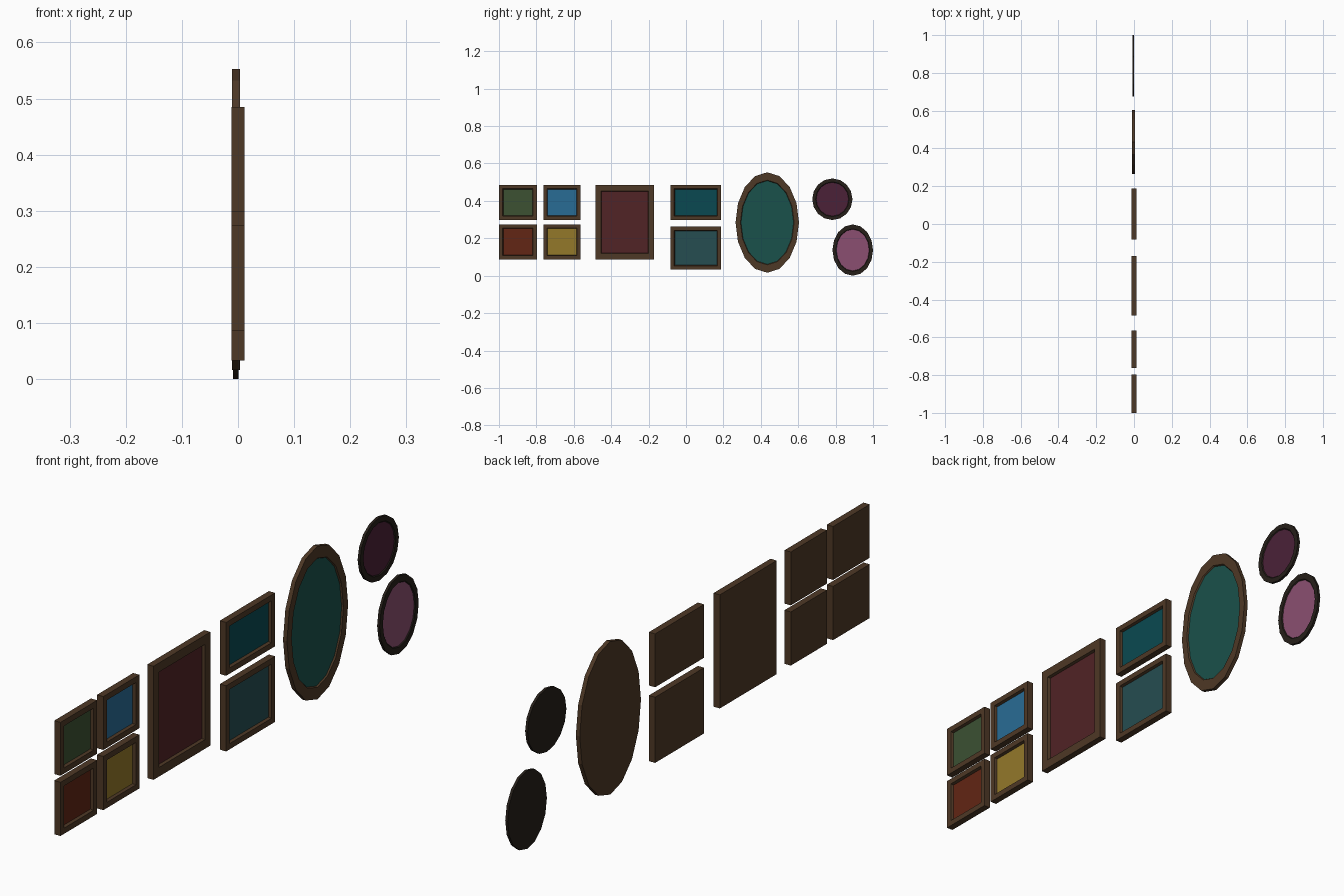
import bpy, bmesh, math

if "Cube" in bpy.data.objects:
    bpy.data.objects.remove(bpy.data.objects["Cube"])


def material(name, rgb):
    m = bpy.data.materials.new(name)
    m.diffuse_color = (*[(c / 255) ** 2.2 for c in rgb], 1)
    m.use_nodes = True
    m.node_tree.nodes["Principled BSDF"].inputs["Base Color"].default_value = m.diffuse_color
    return m


def outline(sides, cy, cz, ry, rz):
    # four sides gives a rectangle, more gives an ellipse; seen from +x, counter-clockwise
    if sides == 4:
        return [(cy + a * ry, cz + b * rz) for a, b in ((-1, -1), (1, -1), (1, 1), (-1, 1))]
    return [(cy + ry * math.cos(2 * math.pi * i / sides),
             cz + rz * math.sin(2 * math.pi * i / sides)) for i in range(sides)]


def finish(bm, name, mat):
    me = bpy.data.meshes.new(name)
    bm.to_mesh(me)
    bm.free()
    me.materials.append(mat)
    bpy.context.collection.objects.link(bpy.data.objects.new(name, me))


def picture(name, box, border, x0, x1, recess, wood, rgb, sides=4):
    y0, y1, z0, z1 = box
    cy, cz, ry, rz = (y0 + y1) / 2, (z0 + z1) / 2, (y1 - y0) / 2, (z1 - z0) / 2
    by, bz = border
    lip = 0.003
    # frame: back, outer wall, front border, sloping lip, recess wall
    steps = [(x0, 0, 0), (x1, 0, 0), (x1, by - lip, bz - lip), (x1 - recess, by, bz)]
    bm = bmesh.new()
    rings = [[bm.verts.new((x, y, z)) for y, z in outline(sides, cy, cz, ry - a, rz - b)]
             for x, a, b in steps]
    bm.faces.new(rings[0][::-1])
    for lo, hi in zip(rings, rings[1:]):
        for i in range(sides):
            j = (i + 1) % sides
            bm.faces.new((lo[i], lo[j], hi[j], hi[i]))
    finish(bm, name + "_frame", wood)
    # painted panel closing the recess
    bm = bmesh.new()
    bm.faces.new([bm.verts.new((x1 - recess, y, z))
                  for y, z in outline(sides, cy, cz, ry - by, rz - bz)])
    finish(bm, name + "_panel", material(name + "_paint", rgb))


brown = material("brown_wood", (79, 59, 42))
dark = material("dark_wood", (42, 36, 31))

# four small frames, two by two
for row, (z0, z1) in (("upper", (0.298, 0.485)), ("lower", (0.087, 0.275))):
    for col, (y0, y1) in (("outer", (-1.0, -0.797)), ("inner", (-0.763, -0.563))):
        rgb = {"upperouter": (62, 82, 54), "upperinner": (45, 108, 148),
               "lowerouter": (98, 42, 27), "lowerinner": (146, 120, 46)}[row + col]
        picture(f"{row}_{col}_small", (y0, y1, z0, z1), (0.023, 0.023),
                -0.012, 0.012, 0.01, brown, rgb)

# large centre frame and the pair beside it
picture("large", (-0.485, -0.17, 0.087, 0.485), (0.033, 0.035), -0.012, 0.012, 0.01, brown, (82, 40, 42))
picture("upper_wide", (-0.083, 0.188, 0.298, 0.485), (0.023, 0.023), -0.012, 0.012, 0.01, brown, (18, 74, 82))
picture("lower_wide", (-0.083, 0.188, 0.033, 0.263), (0.023, 0.023), -0.012, 0.012, 0.01, brown, (42, 78, 82))

# oval frames
picture("large_oval", (0.265, 0.604, 0.016, 0.553), (0.029, 0.045), -0.011, 0.004, 0.005, brown, (32, 82, 76), 16)
picture("upper_oval", (0.675, 0.89, 0.298, 0.52), (0.021, 0.021), -0.009, 0.0005, 0.003, dark, (76, 38, 58), 16)
picture("lower_oval", (0.783, 1.0, 0.0, 0.274), (0.021, 0.026), -0.009, 0.0005, 0.003, dark, (138, 80, 112), 16)
